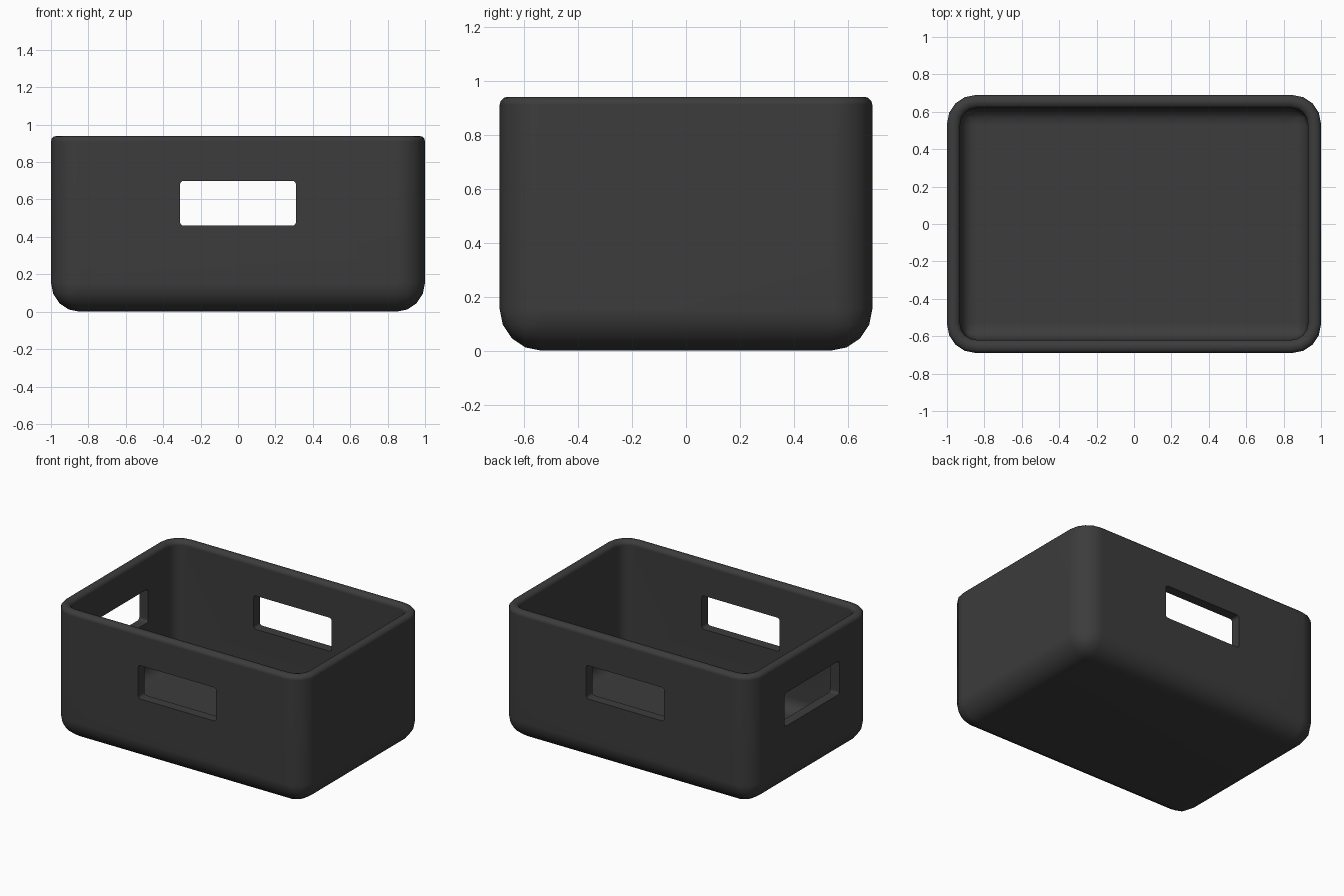
import bpy, bmesh

if "Cube" in bpy.data.objects:
    bpy.data.objects.remove(bpy.data.objects["Cube"], do_unlink=True)

WIDTH, DEPTH, HEIGHT = 2.0, 1.38, 0.94
WALL = 0.07

# Dark grey plastic
plastic = bpy.data.materials.new("dark grey plastic")
plastic.use_nodes = True
grey = (0.045, 0.045, 0.045, 1)
plastic.diffuse_color = grey
plastic.node_tree.nodes["Principled BSDF"].inputs["Base Color"].default_value = grey


def block(name, size, centre, keep_edge, radius, segments, open_top=False):
    """Box with the edges picked by keep_edge rounded, optionally without a top."""
    bm = bmesh.new()
    bmesh.ops.create_cube(bm, size=1)
    for v in bm.verts:
        v.co = [c + p * s for c, p, s in zip(centre, v.co, size)]
    edges = [e for e in bm.edges if keep_edge(e)]
    bmesh.ops.bevel(bm, geom=edges, offset=radius, segments=segments,
                    profile=0.5, affect='EDGES')
    if open_top:
        bm.normal_update()
        top = [f for f in bm.faces if f.normal.z > 0.99]
        bmesh.ops.delete(bm, geom=top, context='FACES')
    mesh = bpy.data.meshes.new(name)
    bm.to_mesh(mesh)
    bm.free()
    mesh.materials.append(plastic)
    obj = bpy.data.objects.new(name, mesh)
    bpy.context.collection.objects.link(obj)
    return obj


def along(axis):
    return lambda e: abs((e.verts[0].co - e.verts[1].co).normalized()[axis]) > 0.9


# Crate shell: rounded sides and bottom, sharp open top
crate = block("crate", (WIDTH, DEPTH, HEIGHT), (0, 0, HEIGHT / 2),
              lambda e: min(v.co.z for v in e.verts) < 0.01, 0.155, 4, True)

shell = crate.modifiers.new("wall", 'SOLIDIFY')
shell.thickness = WALL
shell.offset = -1
shell.use_even_offset = True

# Rounded rim
rim = crate.modifiers.new("rim", 'BEVEL')
rim.width = 0.03
rim.segments = 3
rim.limit_method = 'ANGLE'
rim.angle_limit = 1.0

# Handle openings: front, back and the -x end
cutters = [
    block("front_back_handle_cutter", (0.62, 2, 0.24), (0, 0, 0.58), along(1), 0.02, 3),
    block("end_handle_cutter", (0.6, 0.62, 0.24), (-1, 0, 0.58), along(0), 0.02, 3),
]
for cutter in cutters:
    cutter.hide_render = True
    cut = crate.modifiers.new("handle", 'BOOLEAN')
    cut.operation = 'DIFFERENCE'
    cut.solver = 'EXACT'
    cut.object = cutter

# Apply the modifiers and drop the cutters
bpy.context.view_layer.update()
evaluated = crate.evaluated_get(bpy.context.evaluated_depsgraph_get())
finished = bpy.data.meshes.new_from_object(evaluated)
crate.modifiers.clear()
crate.data = finished
for cutter in cutters:
    bpy.data.objects.remove(cutter, do_unlink=True)

# Smooth shading with crisp handle edges and flat walls
bpy.ops.object.select_all(action='DESELECT')
crate.select_set(True)
bpy.context.view_layer.objects.active = crate
bpy.ops.object.shade_smooth_by_angle(angle=0.7)
flat = crate.modifiers.new("flat_walls", 'WEIGHTED_NORMAL')
flat.keep_sharp = True
